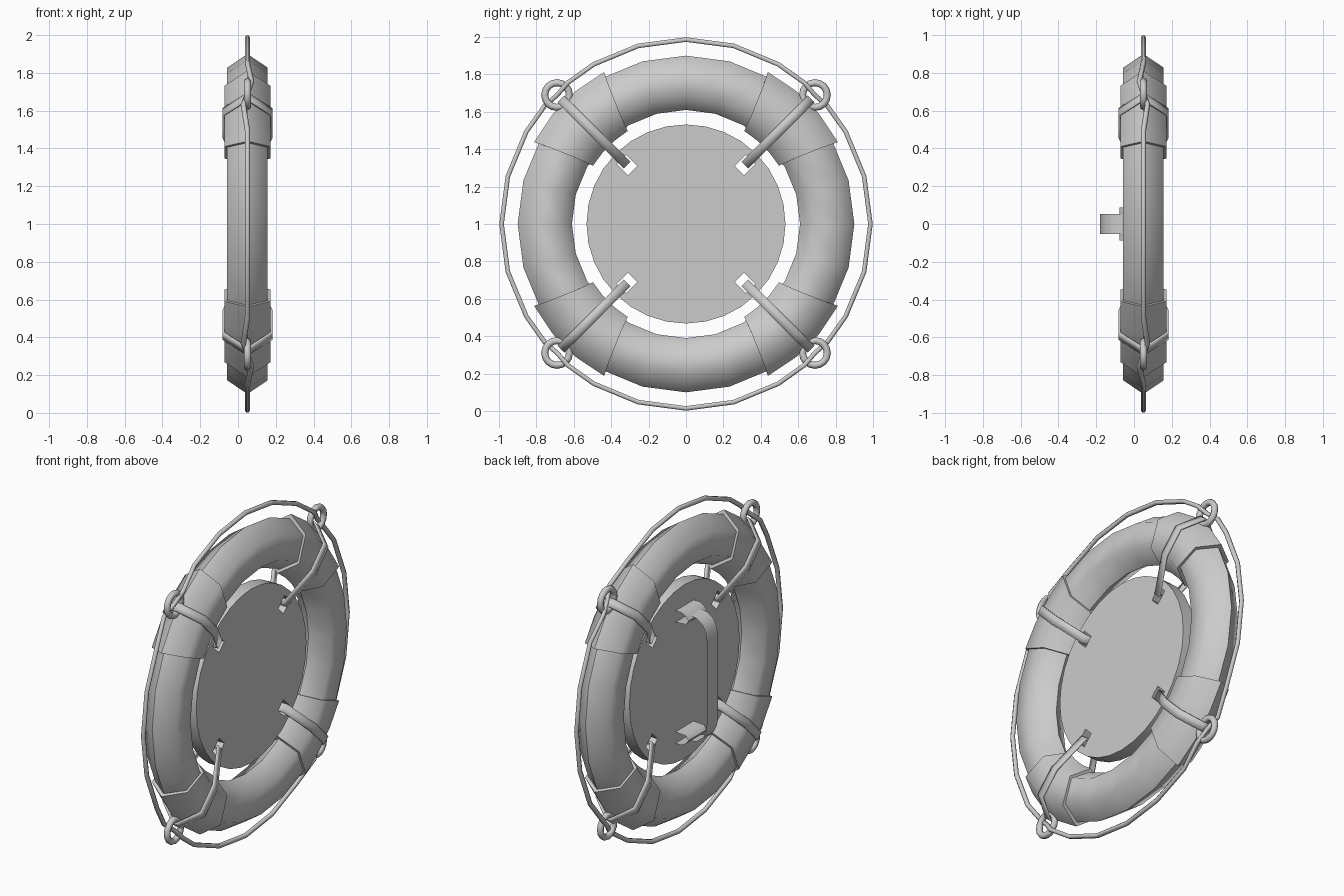
import bpy
import bmesh
import math

cube = bpy.data.objects.get("Cube")
if cube:
    bpy.data.objects.remove(cube, do_unlink=True)

AXIS_X = 0.05          # middle plane of the ring
MID = 0.755            # ring centreline radius
CORNERS = [45, 135, 225, 315]

grey = bpy.data.materials.new("plain_grey")
grey.use_nodes = True
colour = (0.6, 0.6, 0.6, 1)
grey.diffuse_color = colour
grey.node_tree.nodes["Principled BSDF"].inputs["Base Color"].default_value = colour


def polar(deg, r, dx=0.0, side=0.0):
    """Point at an angle and radius round the ring, shifted along x and sideways."""
    a = math.radians(deg)
    return (AXIS_X + dx,
            r * math.cos(a) - side * math.sin(a),
            1 + r * math.sin(a) + side * math.cos(a))


def finish(obj, angle=65):
    obj.data.materials.clear()
    obj.data.materials.append(grey)
    bpy.ops.object.select_all(action="DESELECT")
    obj.select_set(True)
    bpy.context.view_layer.objects.active = obj
    bpy.ops.object.shade_smooth_by_angle(angle=math.radians(angle))
    return obj


def sheet(name, rows, close_rows=False, close_cols=False):
    """Skin a grid of points."""
    bm = bmesh.new()
    grid = [[bm.verts.new(p) for p in row] for row in rows]
    n, m = len(grid), len(grid[0])
    for i in range(n if close_rows else n - 1):
        for j in range(m if close_cols else m - 1):
            k, l = (i + 1) % n, (j + 1) % m
            bm.faces.new((grid[i][j], grid[k][j], grid[k][l], grid[i][l]))
    bmesh.ops.recalc_face_normals(bm, faces=bm.faces)
    mesh = bpy.data.meshes.new(name)
    bm.to_mesh(mesh)
    bm.free()
    obj = bpy.data.objects.new(name, mesh)
    bpy.context.collection.objects.link(obj)
    return obj


def hexagon(radial, axial):
    """Six (radius, x offset) points of a tube cross-section."""
    return [(MID + radial * math.cos(math.radians(60 * k)),
             axial * math.sin(math.radians(60 * k)) / math.sin(math.radians(60)))
            for k in range(6)]


# Float ring
rows = [[polar(15 * i, r, dx) for r, dx in hexagon(0.145, 0.107)] for i in range(24)]
finish(sheet("float_ring", rows, True, True))

# Sleeves over the ring, with ends turned in to meet it
for c in CORNERS:
    rows = []
    outer, inner = hexagon(0.168, 0.121), hexagon(0.13, 0.098)
    for f, section in [(-1, inner), (-1, outer), (-0.33, outer),
                       (0.33, outer), (1, outer), (1, inner)]:
        rows.append([polar(c + f * (14.8 + 11 * (r - MID)), r, dx) for r, dx in section])
    finish(sheet(f"sleeve_{c}", rows, False, True))

# Straps looped from the disc slots round the sleeves
half_loop = [(0.45, 0.047), (0.67, 0.126), (0.84, 0.126), (0.94, 0.015)]
loop = half_loop + [(r, -dx) for r, dx in reversed(half_loop)]
for c in CORNERS:
    rows = [[polar(c, r, dx, s) for s in (-0.026, 0.026)] for r, dx in loop]
    strap = sheet(f"strap_{c}", rows, True)
    solid = strap.modifiers.new("thickness", "SOLIDIFY")
    solid.thickness = 0.012
    solid.offset = 0
    finish(strap, 30)

# Eyelets holding the grab rope
for c in CORNERS:
    bpy.ops.mesh.primitive_torus_add(
        major_segments=16, minor_segments=8, major_radius=0.066, minor_radius=0.019,
        location=polar(c, 0.975), rotation=(0, math.pi / 2, 0))
    eyelet = bpy.context.object
    eyelet.name = f"eyelet_{c}"
    finish(eyelet)

# Grab rope, swaying to either side of each eyelet
path = []
for i in range(24):
    deg = 15 * i
    if deg in CORNERS:
        before = -0.022 if deg in (45, 225) else 0.022
        path += [polar(deg - 5, 0.985, before), polar(deg, 0.975),
                 polar(deg + 5, 0.985, -before)]
    else:
        path.append(polar(deg, 0.986))
curve = bpy.data.curves.new("grab_rope", "CURVE")
curve.dimensions = "3D"
curve.bevel_depth = 0.014
curve.bevel_resolution = 1
spline = curve.splines.new("POLY")
spline.points.add(len(path) - 1)
for point, co in zip(spline.points, path):
    point.co = (*co, 1)
spline.use_cyclic_u = True
rope = bpy.data.objects.new("grab_rope", curve)
bpy.context.collection.objects.link(rope)
bpy.ops.object.select_all(action="DESELECT")
rope.select_set(True)
bpy.context.view_layer.objects.active = rope
bpy.ops.object.convert(target="MESH")
finish(bpy.context.object)

# Centre disc with four slots
bpy.ops.mesh.primitive_cylinder_add(vertices=32, radius=0.532, depth=0.08,
                                    location=(AXIS_X, 0, 1), rotation=(0, math.pi / 2, 0))
disc = bpy.context.object
disc.name = "centre_disc"
for c in CORNERS:
    bpy.ops.mesh.primitive_cube_add(size=1, location=polar(c, 0.447),
                                    rotation=(math.radians(c), 0, 0))
    cutter = bpy.context.object
    cutter.scale = (0.3, 0.085, 0.07)
    cutter.hide_render = True
    cut = disc.modifiers.new("slot", "BOOLEAN")
    cut.object = cutter
    cut.solver = "EXACT"
    bpy.context.view_layer.objects.active = disc
    bpy.ops.object.modifier_apply(modifier=cut.name)
    bpy.data.objects.remove(cutter, do_unlink=True)
finish(disc, 30)


# Handle: thin ribbon with wider feet on the disc
def ribbon(name, profile, half_width):
    rows = [[(x, y, 1 + z) for y in (-half_width, half_width)] for x, z in profile]
    finish(sheet(name, rows))


bow = [(-0.06, 0.385), (-0.11, 0.375), (-0.15, 0.345), (-0.172, 0.3), (-0.18, 0.24)]
ribbon("handle", bow + [(x, -z) for x, z in reversed(bow)], 0.053)
for name, sign in (("upper", 1), ("lower", -1)):
    foot = [(0.01, 0.405), (-0.03, 0.405), (-0.06, 0.39), (-0.078, 0.365),
            (-0.06, 0.34), (0.01, 0.335)]
    ribbon(f"{name}_handle_foot", [(x, sign * z) for x, z in foot], 0.088)
